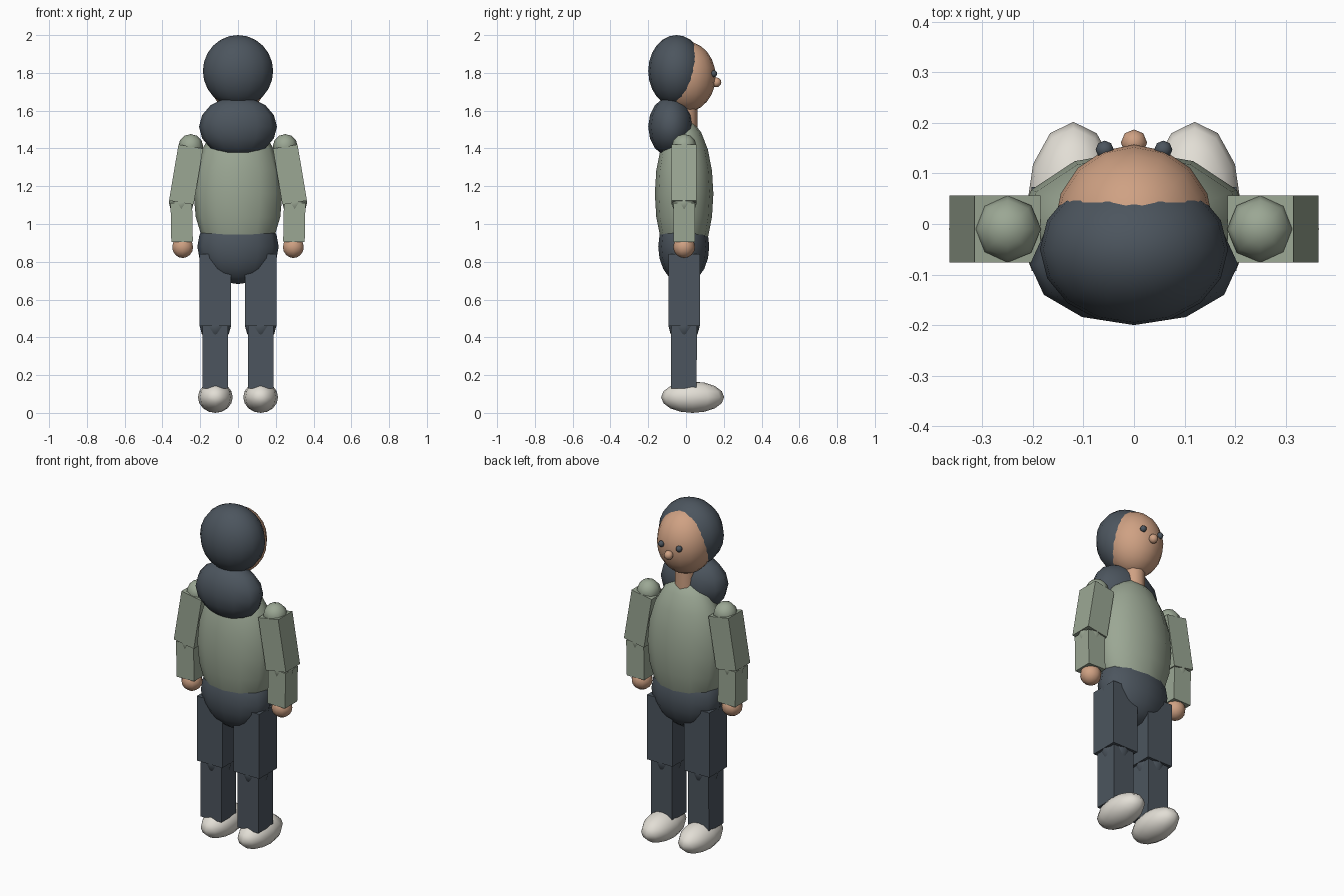
import bpy, bmesh
from mathutils import Vector, Matrix

cube = bpy.data.objects.get("Cube")
if cube:
    bpy.data.objects.remove(cube, do_unlink=True)


def linear(c):
    c /= 255
    return c / 12.92 if c <= 0.04045 else ((c + 0.055) / 1.055) ** 2.4


def material(name, *rgb):
    colour = [linear(c) for c in rgb] + [1]
    mat = bpy.data.materials.new(name)
    mat.use_nodes = True
    mat.diffuse_color = colour
    bsdf = next(n for n in mat.node_tree.nodes if n.type == 'BSDF_PRINCIPLED')
    bsdf.inputs["Base Color"].default_value = colour
    return mat


slate = material("dark slate", 76, 85, 94)
sage = material("sage green", 155, 167, 148)
skin = material("warm skin", 207, 161, 131)
white = material("off white", 226, 222, 213)


def finish(name, bm, mat, smooth):
    mesh = bpy.data.meshes.new(name)
    bmesh.ops.recalc_face_normals(bm, faces=bm.faces)
    bm.to_mesh(mesh)
    bm.free()
    mesh.materials.append(mat)
    for p in mesh.polygons:
        p.use_smooth = smooth
    obj = bpy.data.objects.new(name, mesh)
    bpy.context.collection.objects.link(obj)
    return obj


def ball(name, centre, radii, mat, segments=12, rings=8):
    """Smooth ellipsoid."""
    bm = bmesh.new()
    bmesh.ops.create_uvsphere(bm, u_segments=segments, v_segments=rings, radius=1)
    place = Matrix.Translation(centre) @ Matrix.Diagonal((*radii, 1))
    bmesh.ops.transform(bm, matrix=place, verts=bm.verts)
    return finish(name, bm, mat, True)


def joint(name, centre, r, mat):
    return ball(name, centre, (r, r, r), mat, 8, 6)


def limb(name, start, end, half, mat):
    """Square bar running from start to end, tilted sideways only."""
    start, end = Vector(start), Vector(end)
    axis = end - start
    bm = bmesh.new()
    bmesh.ops.create_cube(bm, size=1)
    turn = Vector((0, 0, -1)).rotation_difference(axis).to_matrix().to_4x4()
    size = Matrix.Diagonal((2 * half, 2 * half, axis.length, 1))
    place = Matrix.Translation((start + end) / 2) @ turn @ size
    bmesh.ops.transform(bm, matrix=place, verts=bm.verts)
    return finish(name, bm, mat, False)


# Body
ball("torso", (0, -0.01, 1.16), (0.235, 0.155, 0.40), sage, 12, 10)
ball("hips", (0, -0.012, 0.88), (0.215, 0.135, 0.198), slate, 12, 10)

# Neck
bm = bmesh.new()
bmesh.ops.create_cone(bm, cap_ends=True, segments=8, radius1=0.06, radius2=0.06,
                      depth=0.22, matrix=Matrix.Translation((0, 0, 1.56)))
neck = finish("neck", bm, skin, True)
for p in neck.data.polygons:
    p.use_smooth = abs(p.normal.z) < 0.5

# Head, hair and nose
ball("head", (0, 0, 1.78), (0.157, 0.157, 0.187), skin, 16, 12)
ball("hair_cap", (0, -0.05, 1.81), (0.186, 0.15, 0.19), slate, 16, 12)
ball("hair_back", (0, -0.08, 1.515), (0.206, 0.12, 0.16), slate)
joint("nose", (0, 0.161, 1.75), 0.026, skin)

# Paired parts
for side, s in (("left", 1), ("right", -1)):
    joint(side + "_eye", (s * 0.058, 0.147, 1.796), 0.018, slate)

    # Arm
    shoulder = (s * 0.25, -0.01, 1.41)
    elbow = (s * 0.30, -0.01, 1.113)
    wrist = (s * 0.296, -0.01, 0.905)
    joint(side + "_shoulder", shoulder, 0.066, sage)
    limb(side + "_upper_arm", shoulder, elbow, 0.066, sage)
    joint(side + "_elbow", elbow, 0.066, sage)
    limb(side + "_forearm", elbow, wrist, 0.057, sage)
    ball(side + "_hand", (s * 0.293, -0.01, 0.878), (0.058, 0.058, 0.058), skin, 10, 8)

    # Leg
    hip = (s * 0.12, -0.01, 0.84)
    knee = (s * 0.12, -0.01, 0.46)
    ankle = (s * 0.12, -0.012, 0.13)
    limb(side + "_thigh", hip, knee, 0.083, slate)
    joint(side + "_knee", knee, 0.083, slate)
    limb(side + "_shin", knee, ankle, 0.068, slate)
    ball(side + "_shoe", (s * 0.12, 0.035, 0.083), (0.092, 0.167, 0.083), white)
